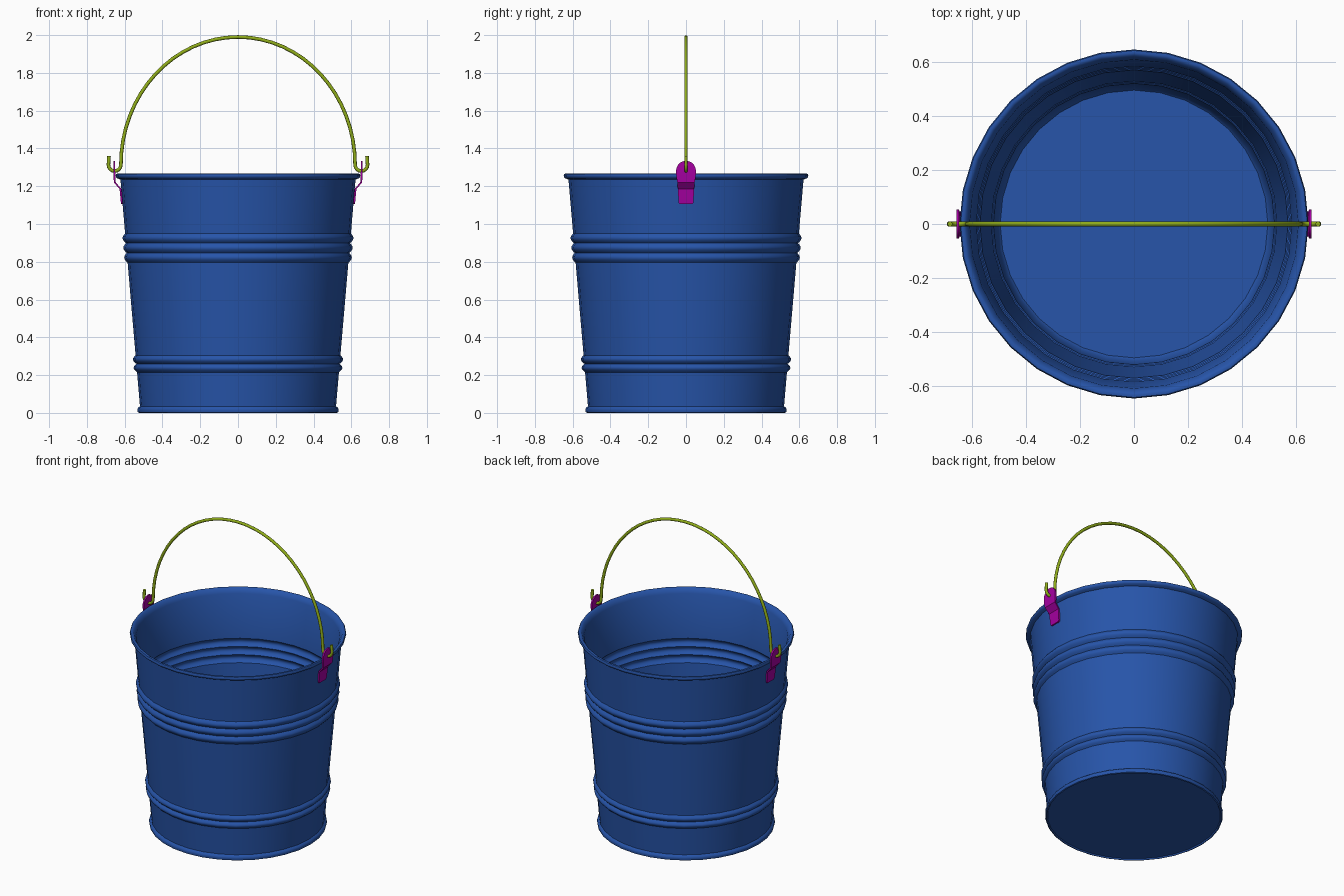
import bpy, bmesh, math

if "Cube" in bpy.data.objects:
    bpy.data.objects.remove(bpy.data.objects["Cube"])

SIDES = 32


def material(name, color):
    m = bpy.data.materials.new(name)
    m.diffuse_color = color
    m.use_nodes = True
    m.node_tree.nodes["Principled BSDF"].inputs["Base Color"].default_value = m.diffuse_color
    return m


def add_object(name, bm, mat, angle=40):
    bmesh.ops.recalc_face_normals(bm, faces=bm.faces)
    me = bpy.data.meshes.new(name)
    bm.to_mesh(me)
    bm.free()
    ob = bpy.data.objects.new(name, me)
    bpy.context.collection.objects.link(ob)
    me.materials.append(mat)
    bpy.ops.object.select_all(action='DESELECT')
    ob.select_set(True)
    bpy.context.view_layer.objects.active = ob
    bpy.ops.object.shade_smooth_by_angle(angle=math.radians(angle))
    return ob


blue = material("blue_enamel", (0.02, 0.09, 0.40, 1))
green = material("green_wire", (0.28, 0.42, 0.01, 1))
magenta = material("magenta_metal", (0.38, 0.0, 0.36, 1))


# Bucket body: tapered wall with embossed ribs, lathed as a thin shell
def wall(z):
    return 0.516 + 0.086 * z


def ribs(z0, z1, count, depth=0.016):
    pts = []
    steps = count * 6
    for i in range(steps + 1):
        z = z0 + (z1 - z0) * i / steps
        pts.append((wall(z) + depth * abs(math.sin(math.pi * count * i / steps)), z))
    return pts


side = [(wall(0.035), 0.035)] + ribs(0.215, 0.305, 2) + ribs(0.795, 0.95, 3) + [(wall(1.235), 1.235)]
foot = [(0, 0.008), (0.518, 0.008), (0.522, 0), (0.53, 0.003), (0.533, 0.015), (0.53, 0.027)]
rim = [(0.64, 1.242), (0.646, 1.248), (0.648, 1.256), (0.644, 1.265), (0.635, 1.267), (0.625, 1.262)]
inner = [(r - 0.012, z) for r, z in reversed(side)]
floor = [(0.497, 0.025), (0, 0.025)]
bm = bmesh.new()
verts = [bm.verts.new((r, 0, z)) for r, z in foot + side + rim + inner + floor]
edges = [bm.edges.new(p) for p in zip(verts, verts[1:])]
bmesh.ops.spin(bm, geom=verts + edges, cent=(0, 0, 0), axis=(0, 0, 1),
               angle=2 * math.pi, steps=SIDES)
bmesh.ops.remove_doubles(bm, verts=bm.verts, dist=1e-4)
add_object("bucket_body", bm, blue)

# Wire handle: half-ellipse arch with an upturned hook at each end
HX, HZ, HR = 0.653, 1.313, 0.033
hook = [(0.683, 1.36)]
hook += [(HX + HR * math.cos(a), HZ + HR * math.sin(a))
         for a in [-math.pi * i / 8 for i in range(9)]]
arch = [(0.62 * math.cos(a), HZ + 0.677 * math.sin(a))
        for a in [math.pi * i / 32 for i in range(1, 32)]]
path = hook + arch + [(-x, z) for x, z in reversed(hook)]
bm = bmesh.new()
rings, n, rad = [], 10, 0.0095
for i, (x, z) in enumerate(path):
    a, b = path[max(i - 1, 0)], path[min(i + 1, len(path) - 1)]
    tx, tz = b[0] - a[0], b[1] - a[1]
    l = math.hypot(tx, tz)
    nx, nz = -tz / l, tx / l
    rings.append([bm.verts.new((x + rad * math.cos(t) * nx, rad * math.sin(t),
                                z + rad * math.cos(t) * nz))
                  for t in [2 * math.pi * k / n for k in range(n)]])
for r0, r1 in zip(rings, rings[1:]):
    for k in range(n):
        bm.faces.new((r0[k], r0[(k + 1) % n], r1[(k + 1) % n], r1[k]))
bm.faces.new(rings[0])
bm.faces.new(rings[-1])
add_object("wire_handle", bm, green)

# Ears: bent strap with rounded top, one on each side (x, z, half width)
rows = [(0.614, 1.105, 0.033), (0.615, 1.112, 0.039), (0.622, 1.185, 0.043),
        (0.652, 1.22, 0.046), (0.654, 1.25, 0.051)]
rows += [(0.655, 1.281 + 0.053 * math.sin(a), 0.053 * math.cos(a))
         for a in [math.pi / 2 * t for t in (0, 0.2, 0.4, 0.6, 0.75, 0.88, 0.97)]]
for name, s in (("right_ear", 1), ("left_ear", -1)):
    bm = bmesh.new()
    layers = [[[bm.verts.new((s * (x + dx), sy * w, z)) for sy in (-1, 1)] for x, z, w in rows]
              for dx in (-0.005, 0.005)]
    inn, out = layers
    for i in range(len(rows) - 1):
        for L in layers:
            bm.faces.new((L[i][0], L[i][1], L[i + 1][1], L[i + 1][0]))
        for k in (0, 1):
            bm.faces.new((inn[i][k], inn[i + 1][k], out[i + 1][k], out[i][k]))
    for i in (0, -1):
        bm.faces.new((inn[i][0], inn[i][1], out[i][1], out[i][0]))
    add_object(name, bm, magenta, 30)
